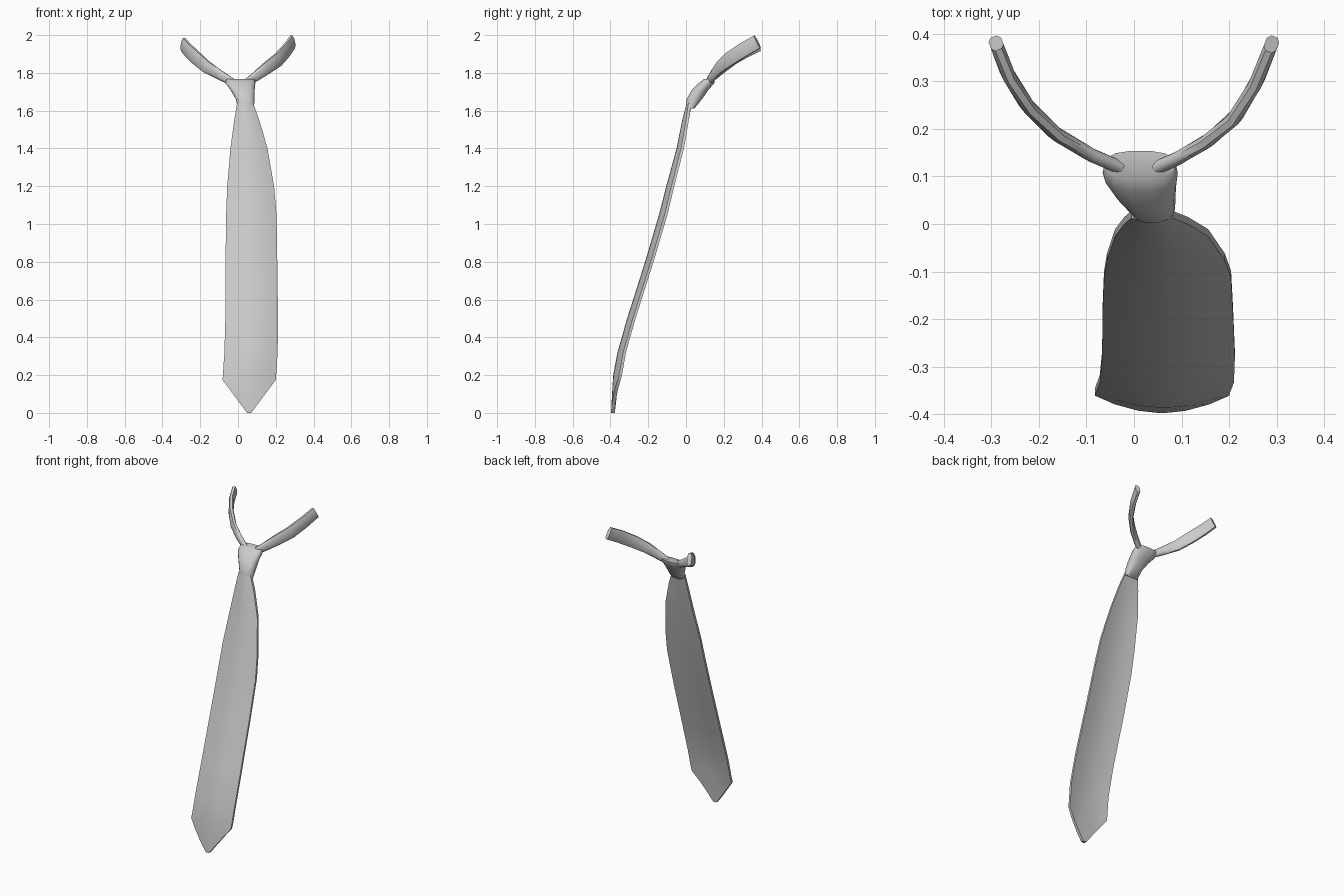
import bpy, bmesh, math
from mathutils import Vector

cube = bpy.data.objects.get("Cube")
if cube:
    bpy.data.objects.remove(cube, do_unlink=True)

grey = bpy.data.materials.new("light grey cloth")
grey.use_nodes = True
grey.diffuse_color = (0.6, 0.6, 0.6, 1)
grey.node_tree.nodes["Principled BSDF"].inputs["Base Color"].default_value = (0.6, 0.6, 0.6, 1)


def loft(name, rings, angle=60):
    """Skin closed rings of equal, even length and cap both ends with quad strips."""
    bm = bmesh.new()
    rows = [[bm.verts.new(p) for p in ring] for ring in rings]
    n = len(rows[0])
    for a, b in zip(rows, rows[1:]):
        for i in range(n):
            j = (i + 1) % n
            bm.faces.new((a[i], a[j], b[j], b[i]))
    for row in (rows[0], rows[-1]):
        for i in range(n // 2 - 1):
            bm.faces.new((row[i], row[i + 1], row[n - 2 - i], row[n - 1 - i]))
    bmesh.ops.recalc_face_normals(bm, faces=bm.faces)
    mesh = bpy.data.meshes.new(name)
    bm.to_mesh(mesh)
    bm.free()
    mesh.materials.append(grey)
    obj = bpy.data.objects.new(name, mesh)
    bpy.context.collection.objects.link(obj)
    bpy.ops.object.select_all(action="DESELECT")
    obj.select_set(True)
    bpy.context.view_layer.objects.active = obj
    bpy.ops.object.shade_smooth_by_angle(angle=math.radians(angle))


# Blade: strip with a bowed front and flatter back, the last ring forms a V-shaped tip
STEPS = [-1, -0.7, -0.35, -0.08, 0.08, 0.35, 0.7, 1]


def blade_ring(z, left, right, front, bow, thick, drop=0.0):
    mid, half = (left + right) / 2, (right - left) / 2

    def point(t, depth):
        rise = drop * max(0, abs(t) - 0.08) / 0.92
        return Vector((mid + half * t, front + bow * t * t + depth, z + rise))
    back = [point(t, thick + (0.015 - thick) * t * t) for t in reversed(STEPS)]
    return [point(t, 0) for t in STEPS] + back


loft("blade", [blade_ring(*s) for s in (
    (1.64, -0.005, 0.080, 0.003, 0.010, 0.03),
    (1.55, -0.020, 0.113, -0.020, 0.020, 0.03),
    (1.40, -0.040, 0.156, -0.050, 0.024, 0.03),
    (1.20, -0.057, 0.191, -0.105, 0.028, 0.03),
    (1.05, -0.063, 0.204, -0.143, 0.030, 0.03),
    (0.80, -0.066, 0.208, -0.217, 0.030, 0.03),
    (0.50, -0.067, 0.212, -0.312, 0.030, 0.03),
    (0.32, -0.072, 0.210, -0.363, 0.030, 0.03),
    (0.20, -0.080, 0.202, -0.386, 0.032, 0.03),
    (0.00, -0.082, 0.200, -0.397, 0.036, 0.02, 0.175),
)], 40)


# Knot: rounded funnel leaning backwards
def knot_ring(z, mid, half, front, back, sides=14):
    ring = []
    for i in range(sides):
        a = math.tau * i / sides
        c, s = math.cos(a), math.sin(a)
        x = math.copysign(abs(c) ** 0.8, c)
        y = math.copysign(abs(s) ** 0.8, s)
        ring.append(Vector((mid + half * x, (front + back) / 2 + (back - front) / 2 * y, z)))
    return ring


loft("knot", [knot_ring(*s) for s in (
    (1.612, 0.042, 0.043, 0.002, 0.045),
    (1.66, 0.038, 0.049, 0.002, 0.085),
    (1.71, 0.024, 0.064, 0.030, 0.12),
    (1.745, 0.013, 0.079, 0.066, 0.150),
    (1.768, 0.013, 0.075, 0.095, 0.154),
)])


# Neck bands: flat strips with rounded faces, sweeping back and up from the knot
def band(name, path):
    pts = [Vector(p[:3]) for p in path]
    rings = []
    for i, p in enumerate(pts):
        along = (pts[min(i + 1, len(pts) - 1)] - pts[max(i - 1, 0)]).normalized()
        side = along.cross(Vector((0, 0, 1))).normalized()
        up = side.cross(along) * path[i][3]
        side *= 0.014
        rings.append([p + up + side * 0.5, p + up * 0.5 + side, p - up * 0.5 + side,
                      p - up + side * 0.5, p - up - side * 0.5, p - up * 0.5 - side,
                      p + up * 0.5 - side, p + up - side * 0.5])
    loft(name, [r[-1:] + r[:-1] for r in rings])


band("left_band", [
    (0.04, 0.115, 1.745, 0.018), (0.09, 0.137, 1.778, 0.024),
    (0.155, 0.175, 1.827, 0.032), (0.213, 0.225, 1.870, 0.037),
    (0.258, 0.30, 1.920, 0.038), (0.289, 0.378, 1.964, 0.037)])
band("right_band", [
    (-0.02, 0.115, 1.745, 0.018), (-0.09, 0.145, 1.785, 0.024),
    (-0.165, 0.19, 1.830, 0.032), (-0.225, 0.25, 1.882, 0.037),
    (-0.265, 0.315, 1.920, 0.038), (-0.290, 0.380, 1.950, 0.037)])
